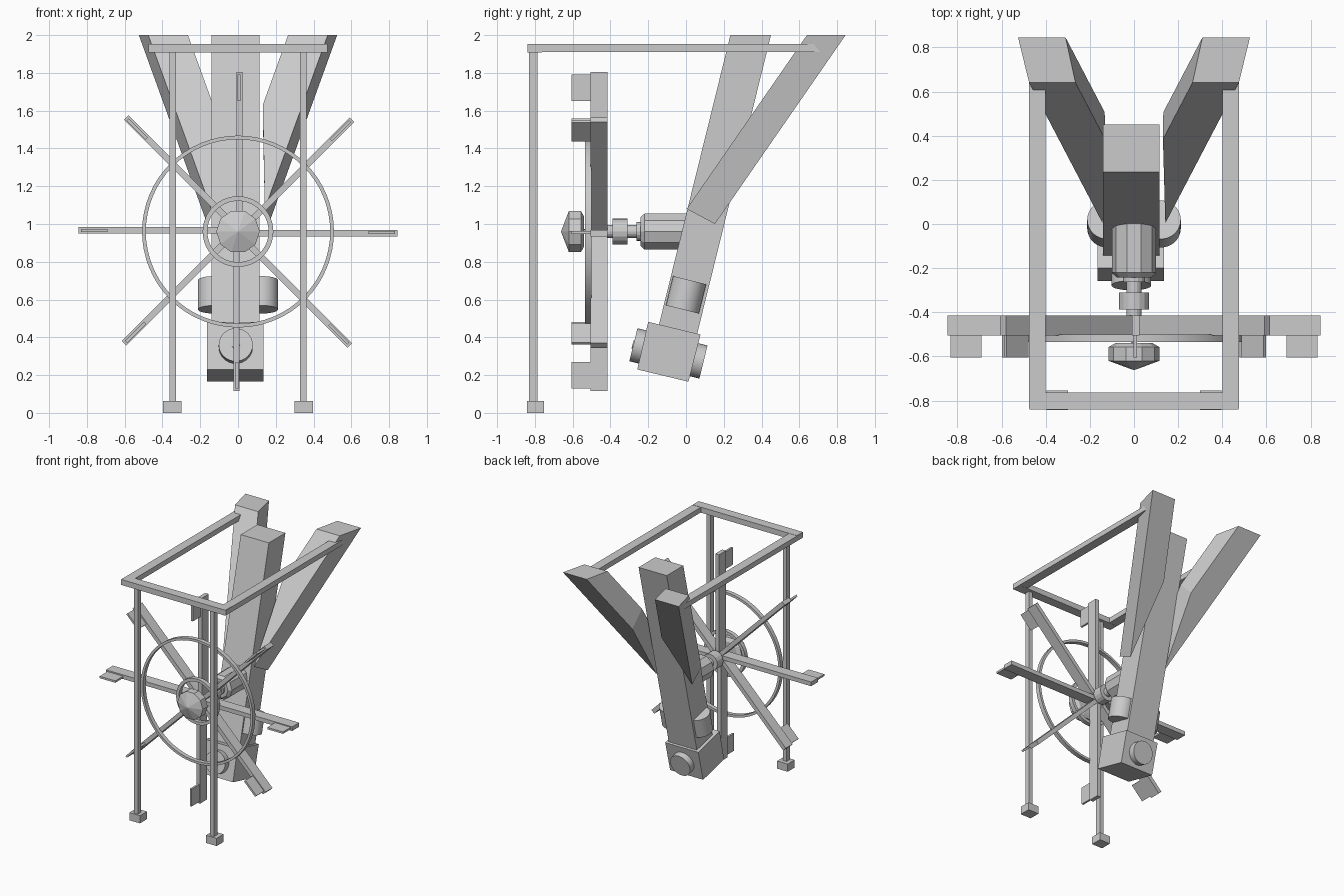
import bpy, bmesh, math
from mathutils import Vector, Matrix

if "Cube" in bpy.data.objects:
    bpy.data.objects.remove(bpy.data.objects["Cube"])

TILT = math.atan(0.247)
HUB = Vector((0, 0, 0.96))


def finish(name, bm, smooth=False):
    bmesh.ops.recalc_face_normals(bm, faces=bm.faces)
    me = bpy.data.meshes.new(name)
    bm.to_mesh(me)
    bm.free()
    ob = bpy.data.objects.new(name, me)
    bpy.context.collection.objects.link(ob)
    if smooth:
        bpy.ops.object.select_all(action='DESELECT')
        ob.select_set(True)
        bpy.context.view_layer.objects.active = ob
        bpy.ops.object.shade_smooth_by_angle(angle=math.radians(35))
    return ob


def loft(name, a, b):
    """Solid between two matching loops of points."""
    bm = bmesh.new()
    va, vb = [bm.verts.new(p) for p in a], [bm.verts.new(p) for p in b]
    bm.faces.new(va)
    bm.faces.new(vb)
    n = len(va)
    for i in range(n):
        j = (i + 1) % n
        bm.faces.new((va[i], va[j], vb[j], vb[i]))
    return finish(name, bm)


def prism(name, yz, x0, x1):
    return loft(name, [(x0, y, z) for y, z in yz], [(x1, y, z) for y, z in yz])


def box(name, x0, x1, y0, y1, z0, z1):
    return prism(name, [(y0, z0), (y1, z0), (y1, z1), (y0, z1)], x0, x1)


def cylinder(name, centre, axis, r, length, sides=32):
    bm = bmesh.new()
    rot = Vector((0, 0, 1)).rotation_difference(Vector(axis)).to_matrix().to_4x4()
    bmesh.ops.create_cone(bm, cap_ends=True, segments=sides, radius1=r, radius2=r,
                          depth=length, matrix=Matrix.Translation(centre) @ rot)
    return finish(name, bm, True)


def turned(name, profile, sides, closed=False, smooth=False):
    """Revolve (radius, y) points about the wheel axle."""
    bm = bmesh.new()
    vs = [bm.verts.new(HUB + Vector((r, y, 0))) for r, y in profile]
    pairs = list(zip(vs, vs[1:])) + ([(vs[-1], vs[0])] if closed else [])
    es = [bm.edges.new(p) for p in pairs]
    bmesh.ops.spin(bm, geom=vs + es, cent=HUB, axis=(0, 1, 0),
                   angle=math.tau, steps=sides, use_duplicate=False)
    bmesh.ops.remove_doubles(bm, verts=bm.verts, dist=1e-4)
    return finish(name, bm, smooth)


# Leaning main beam and its foot block
prism("main_beam", [(0.235, 2), (0.45, 2), (0.057, 0.41), (-0.145, 0.46)], -0.14, 0.115)
prism("foot_block", [(-0.2, 0.482), (0.077, 0.415), (0.013, 0.165), (-0.258, 0.23)], -0.165, 0.135)
across = Vector((0, math.cos(TILT), -math.sin(TILT)))
along = Vector((0, math.sin(TILT), math.cos(TILT)))
pin = Vector((-0.012, -0.093, 0.315))
cylinder("foot_pin", pin, across, 0.09, 0.382)
cylinder("foot_pin_centre", pin - across * 0.19, across, 0.022, 0.012, 16)

# Round lugs either side of the beam, and the spreading braces
for s, side in ((-1, "left"), (1, "right")):
    cylinder(side + "_lug", (s * 0.122, 0, 0.625), along, 0.09, 0.16)
    top = [(0.475, 0.64), (0.525, 0.845), (0.31, 0.845), (0.265, 0.64)]
    drop = [0.92, 1.0, 0.49, 0.37]
    loft(side + "_brace", [(s * x, y, 2) for x, y in top],
         [(s * (x - 0.362 * t), y - 0.692 * t, 2 - t) for (x, y), t in zip(top, drop)])

    # Front frame: rail, post and foot on each side
    a, b = sorted((s * 0.40, s * 0.475))
    box(side + "_rail", a, b, -0.835, 0.71, 1.91, 1.952)
    a, b = sorted((s * 0.328, s * 0.363))
    box(side + "_post", a, b, -0.83, -0.787, 0.05, 1.92)
    a, b = sorted((s * 0.30, s * 0.396))
    box(side + "_post_foot", a, b, -0.843, -0.753, 0, 0.063)
box("front_rail", -0.473, 0.473, -0.84, -0.763, 1.909, 1.954)

# Motor, stepped axle and collar
turned("motor", [(0, 0.05), (0.1, 0.05), (0.1, -0.22), (0.078, -0.242), (0, -0.242)], 10)
turned("axle", [(0, -0.2), (0.05, -0.2), (0.05, -0.262), (0.035, -0.262),
                (0.035, -0.425), (0.01, -0.425), (0.01, -0.56), (0, -0.56)], 16, smooth=False)
turned("collar", [(0.02, -0.31), (0.068, -0.31), (0.068, -0.388), (0.02, -0.388)], 16, True)

# Faceted hub cap
turned("hub_cap", [(0, -0.54), (0.085, -0.54), (0.115, -0.557), (0.115, -0.62), (0, -0.662)], 10)

# Wheel rings
for name, r0, r1 in (("outer_ring", 0.488, 0.508), ("inner_ring", 0.162, 0.187)):
    turned(name, [(r0, -0.535), (r1, -0.535), (r1, -0.5), (r0, -0.5)], 64, True, True)

# Eight spokes with end paddles
for i in range(8):
    rot = Matrix.Translation(HUB) @ Matrix.Rotation(i * math.tau / 8, 4, 'Y')
    for ob in (box(f"spoke_{i + 1}", 0.0, 0.845, -0.505, -0.415, -0.025, 0.009),
               box(f"paddle_{i + 1}", 0.69, 0.832, -0.605, -0.495, -0.014, 0.002)):
        ob.data.transform(rot)
